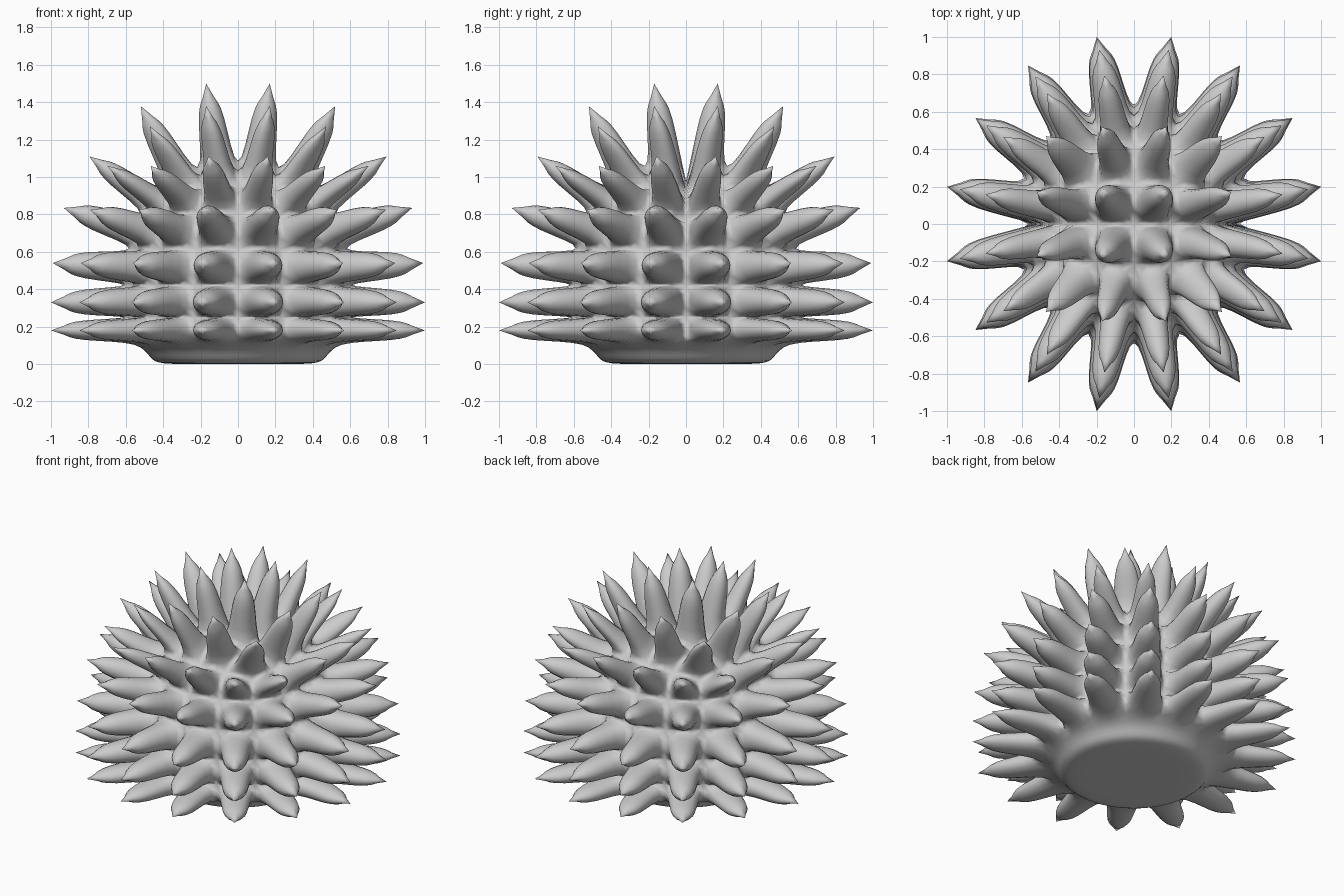
import bpy, bmesh
from math import sin, cos, radians, atan2, degrees
from mathutils import Vector

if "Cube" in bpy.data.objects:
    bpy.data.objects.remove(bpy.data.objects["Cube"])

bm = bmesh.new()
crease_e = bm.edges.layers.float.new('crease_edge')
crease_v = bm.verts.layers.float.new('crease_vert')


def polar(r, deg, z):
    return Vector((r * cos(radians(deg)), r * sin(radians(deg)), z))


def spike(quad, tip, t=0.72, scale=0.95):
    # replaces a cage quad by a four-sided prism ending in a sharp point
    tip = Vector(tip)
    c = sum((v.co for v in quad), Vector()) / 4
    ring = [bm.verts.new(c.lerp(tip, t) + (v.co - c) * scale) for v in quad]
    top = bm.verts.new(tip)
    top[crease_v] = 1.0
    for k in range(4):
        n = (k + 1) % 4
        bm.faces.new((quad[k], quad[n], ring[n], ring[k]))
        bm.faces.new((ring[k], ring[n], top))


# body wall levels (radius, height), 16 sides
N = 16
levels = [(0.52, 0.115), (0.53, 0.25), (0.53, 0.42), (0.50, 0.60), (0.45, 0.76), (0.36, 0.88)]
wall = []
for li, (r, z) in enumerate(levels):
    row = []
    for k in range(N):
        corner = li == 5 and k % 4 == 2
        row.append(bm.verts.new(polar(r * (1.1 if corner else 1), 22.5 * k, z - (0.03 if corner else 0))))
    wall.append(row)

# spikes around the wall (tip radius, tip height)
tips = [(1.02, 0.18), (1.02, 0.33), (1.01, 0.54), (0.95, 0.835), (0.81, 1.11)]
for li, (r, z) in enumerate(tips):
    for k in range(N):
        n = (k + 1) % N
        near_corner = k % 4 in (1, 2)
        dz = (0, 0, 0, -0.01, -0.05)[li] if near_corner else 0
        dr = 0.03 if near_corner and li == 4 else 0
        spike((wall[li][k], wall[li][n], wall[li + 1][n], wall[li + 1][k]),
              polar(r + dr, 22.5 * (k + 0.5), z + dz))


# crown: 4 x 4 grid closing the top
def grid_angle(i, j):
    k = max(abs(i), abs(j))
    if abs(i) == k:
        return 45 * j / k if i > 0 else 180 - 45 * j / k
    return 90 - 45 * i / k if j > 0 else 270 + 45 * i / k


grid = {(0, 0): bm.verts.new((0, 0, 0.99))}
for i in range(-2, 3):
    for j in range(-2, 3):
        k = max(abs(i), abs(j))
        a = grid_angle(i, j) if k else 0
        if k == 2:
            grid[i, j] = wall[5][round(a / 22.5) % N]
        elif k == 1:
            diag = abs(i) == abs(j)
            grid[i, j] = bm.verts.new(polar(0.25 if diag else 0.19, a, 0.94 if diag else 0.96))

for i in range(-2, 2):
    for j in range(-2, 2):
        si, sj = (1 if i >= 0 else -1), (1 if j >= 0 else -1)
        oi, oj = i in (-2, 1), j in (-2, 1)
        if oi and oj:
            tip = (0.47 * si, 0.47 * sj, 1.27)
        elif oi or oj:
            tip = ((0.52 if oi else 0.17) * si, (0.52 if oj else 0.17) * sj, 1.38)
        else:
            tip = (0.17 * si, 0.17 * sj, 1.5)
        spike((grid[i, j], grid[i + 1, j], grid[i + 1, j + 1], grid[i, j + 1]), tip, 0.72, 0.9)

# smooth flat foot under the body
prev = wall[0]
for r, z in [(0.48, 0.015), (0.40, 0.0), (0.2, 0.0)]:
    row = [bm.verts.new(polar(r, 22.5 * k, z)) for k in range(N)]
    for k in range(N):
        n = (k + 1) % N
        bm.faces.new((row[k], row[n], prev[n], prev[k]))
    prev = row
bm.faces.new(list(reversed(prev)))

# deep seam along the middle plane
for e in bm.edges:
    if all(abs(v.co.y) < 1e-5 and v.co.z > 0.1 and not v[crease_v] for v in e.verts):
        e[crease_e] = 1.0

bmesh.ops.recalc_face_normals(bm, faces=bm.faces)
for f in bm.faces:
    f.smooth = True
mesh = bpy.data.meshes.new('spiky_dome')
bm.to_mesh(mesh)
bm.free()
obj = bpy.data.objects.new('spiky_dome', mesh)
bpy.context.collection.objects.link(obj)
sub = obj.modifiers.new('smooth', 'SUBSURF')
sub.levels = sub.render_levels = 2
